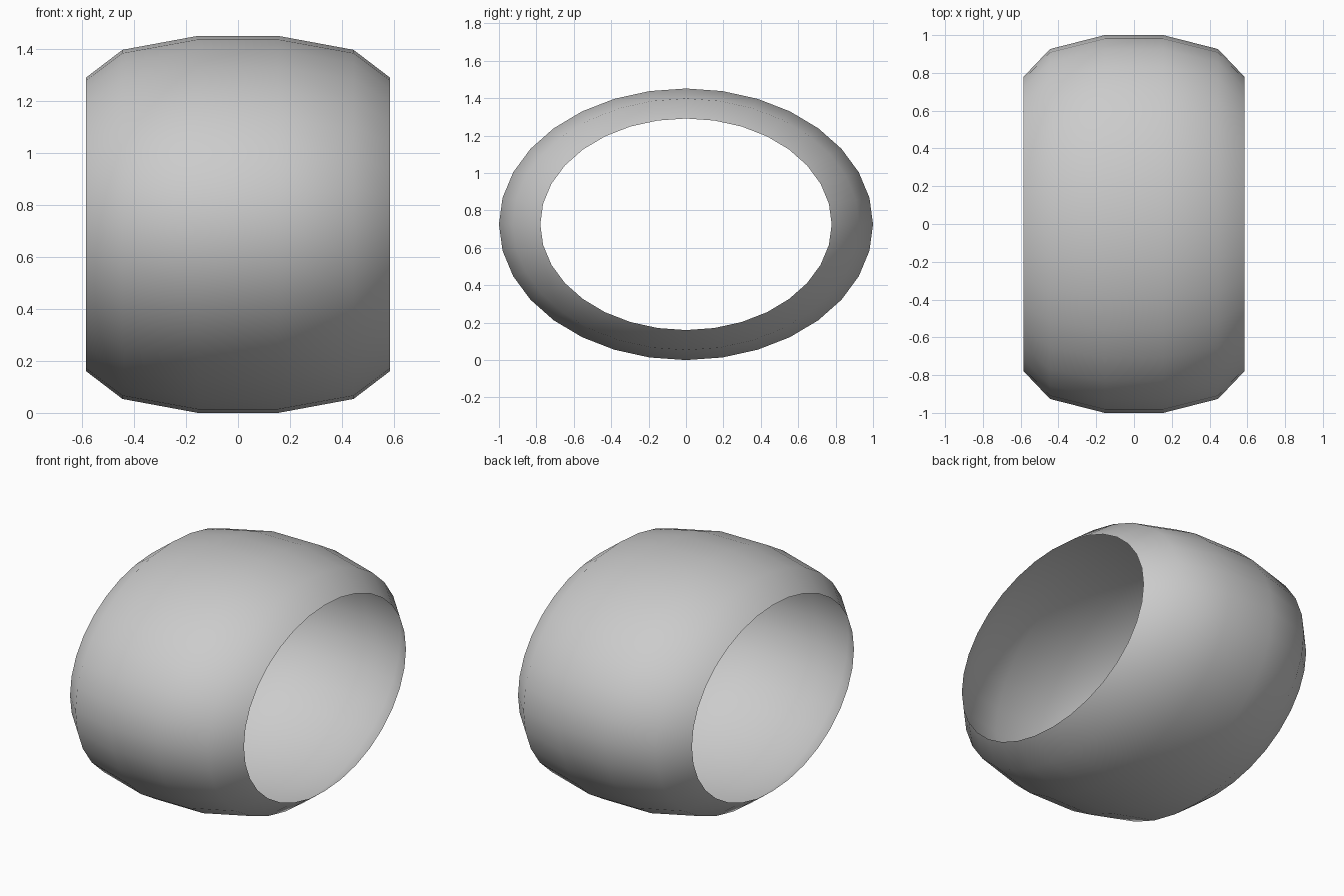
import bpy, bmesh, math

if "Cube" in bpy.data.objects:
    bpy.data.objects.remove(bpy.data.objects["Cube"])

SIDES = 32
RY, RZ = 1.0, 0.726
# half profile: (x, radius factor), mirrored below
half = [(0.155, 1.0), (0.445, 0.926), (0.585, 0.779)]
profile = [(-x, r) for x, r in reversed(half)] + half

# open barrel-shaped elliptical sleeve lying along x
bm = bmesh.new()
rings = []
for x, r in profile:
    rings.append([bm.verts.new((x,
                                r * RY * math.cos(2 * math.pi * i / SIDES),
                                RZ + r * RZ * math.sin(2 * math.pi * i / SIDES)))
                  for i in range(SIDES)])
for a, b in zip(rings, rings[1:]):
    for i in range(SIDES):
        j = (i + 1) % SIDES
        bm.faces.new((a[i], a[j], b[j], b[i])).smooth = True
# point the faces outward
bm.normal_update()
for f in bm.faces:
    c = f.calc_center_median()
    if f.normal.y * c.y + f.normal.z * (c.z - RZ) < 0:
        f.normal_flip()

mesh = bpy.data.meshes.new("barrel_sleeve")
bm.to_mesh(mesh)
bm.free()
obj = bpy.data.objects.new("barrel_sleeve", mesh)
bpy.context.collection.objects.link(obj)
